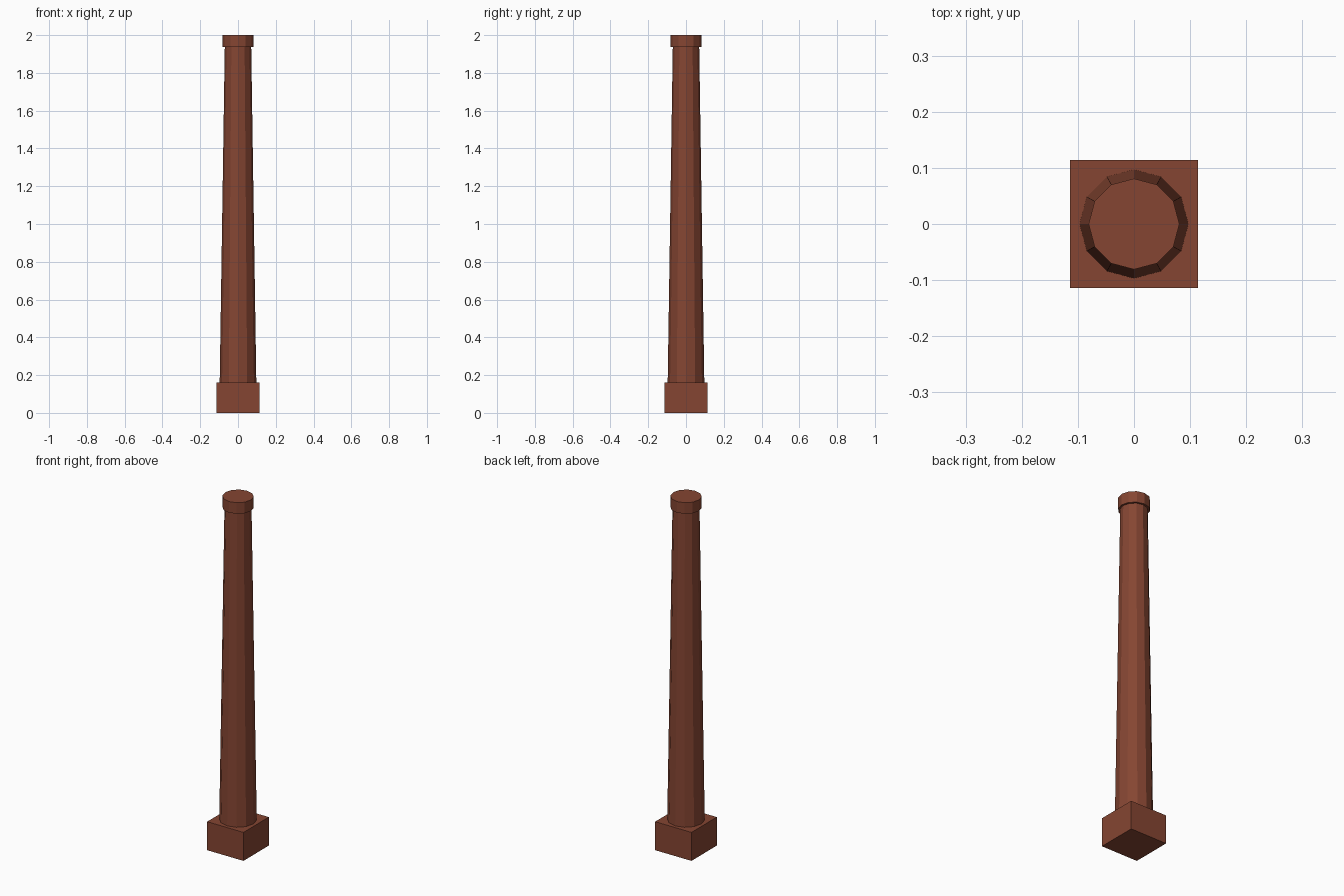
import bpy

if "Cube" in bpy.data.objects:
    bpy.data.objects.remove(bpy.data.objects["Cube"])

brick = bpy.data.materials.new("brick_red_brown")
brick.diffuse_color = (0.235, 0.06, 0.032, 1.0)
brick.use_nodes = True
brick.node_tree.nodes["Principled BSDF"].inputs["Base Color"].default_value = brick.diffuse_color

SIDES = 12


def finish(name):
    obj = bpy.context.object
    obj.name = name
    obj.data.name = name
    obj.data.materials.append(brick)
    return obj


def tapered(name, r_bottom, r_top, z0, z1):
    bpy.ops.mesh.primitive_cone_add(
        vertices=SIDES, radius1=r_bottom, radius2=r_top,
        depth=z1 - z0, location=(0, 0, (z0 + z1) / 2))
    return finish(name)


# Square plinth
bpy.ops.mesh.primitive_cube_add(size=1, location=(0, 0, 0.081))
plinth = finish("plinth")
plinth.scale = (0.228, 0.228, 0.162)
bpy.ops.object.transform_apply(location=False, rotation=False, scale=True)

# Tapering twelve-sided chimney shaft
tapered("shaft", 0.097, 0.07, 0.162, 1.937)

# Wider straight collar at the top
tapered("top_collar", 0.081, 0.081, 1.937, 2.0)
